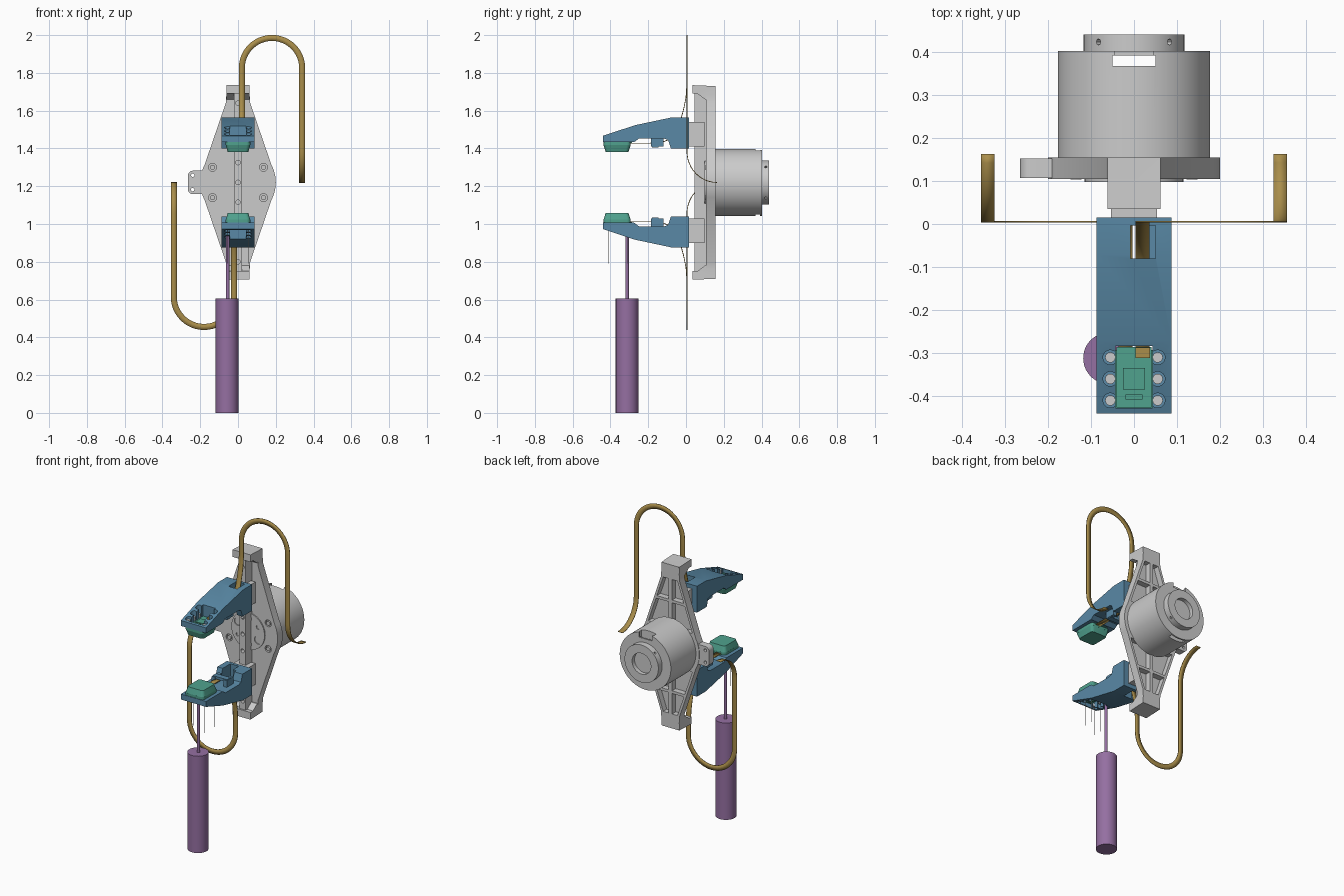
import bpy, bmesh
from math import sin, cos, pi, radians
from mathutils import Vector, Matrix

if "Cube" in bpy.data.objects:
    bpy.data.objects.remove(bpy.data.objects["Cube"])

ZC = 1.22  # height of the motor axis; most parts are built relative to it


def material(name, rgb):
    m = bpy.data.materials.new(name)
    m.diffuse_color = (*rgb, 1)
    m.use_nodes = True
    m.node_tree.nodes["Principled BSDF"].inputs["Base Color"].default_value = m.diffuse_color
    return m


BLUE = material("blue", (0.10, 0.25, 0.38))
GREEN = material("green", (0.08, 0.36, 0.27))
GOLD = material("gold", (0.40, 0.27, 0.07))
PURPLE = material("purple", (0.30, 0.16, 0.36))


def finish(name, bm, mat=None, side=1):
    """Recentre on the motor axis; side -1 turns the part 180 degrees about it."""
    bmesh.ops.recalc_face_normals(bm, faces=bm.faces)
    for v in bm.verts:
        v.co = Vector((side * v.co.x, v.co.y, ZC + side * v.co.z))
    me = bpy.data.meshes.new(name)
    bm.to_mesh(me)
    bm.free()
    ob = bpy.data.objects.new(name, me)
    bpy.context.collection.objects.link(ob)
    if mat:
        me.materials.append(mat)
    return ob


def prism(name, pts, axis, a, b, mat=None, side=1, taper=1.0):
    """Extrude a 2D outline along an axis from a to b."""
    place = {'x': lambda p, d: (d, p[0], p[1]), 'y': lambda p, d: (p[0], d, p[1]),
             'z': lambda p, d: (p[0], p[1], d)}[axis]
    cx = sum(p[0] for p in pts) / len(pts)
    cy = sum(p[1] for p in pts) / len(pts)
    end = [(cx + (p[0] - cx) * taper, cy + (p[1] - cy) * taper) for p in pts]
    bm = bmesh.new()
    lo = [bm.verts.new(place(p, a)) for p in pts]
    hi = [bm.verts.new(place(p, b)) for p in end]
    bm.faces.new(lo)
    bm.faces.new(hi)
    for i in range(len(pts)):
        j = (i + 1) % len(pts)
        bm.faces.new((lo[i], lo[j], hi[j], hi[i]))
    return finish(name, bm, mat, side)


def box(name, x0, x1, y0, y1, z0, z1, mat=None, side=1):
    return prism(name, [(x0, y0), (x1, y0), (x1, y1), (x0, y1)], 'z', z0, z1, mat, side)


def cyl(name, u, v, r, axis, a, b, mat=None, side=1, n=24):
    pts = [(u + r * cos(2 * pi * i / n), v + r * sin(2 * pi * i / n)) for i in range(n)]
    return prism(name, pts, axis, a, b, mat, side)


def rounded(x0, x1, y0, y1, r, n=5):
    pts = []
    for k, (x, y) in enumerate([(x1 - r, y1 - r), (x0 + r, y1 - r), (x0 + r, y0 + r), (x1 - r, y0 + r)]):
        pts += [(x + r * cos(pi / 2 * (k + i / n)), y + r * sin(pi / 2 * (k + i / n))) for i in range(n + 1)]
    return pts


def combine(ob, other, op='DIFFERENCE'):
    mod = ob.modifiers.new("bool", 'BOOLEAN')
    mod.operation, mod.object, mod.solver = op, other, 'EXACT'
    bpy.context.view_layer.objects.active = ob
    bpy.ops.object.modifier_apply(modifier=mod.name)
    bpy.data.objects.remove(other)


def smooth(ob):
    bpy.ops.object.select_all(action='DESELECT')
    ob.select_set(True)
    bpy.context.view_layer.objects.active = ob
    bpy.ops.object.shade_smooth_by_angle(angle=radians(30))


# Diamond base plate with side lug, end blocks and pocketed back
arc = [radians(-28 + 56 * i / 12) for i in range(13)]
half = [(0.058, -0.51), (0.065, -0.42)] + [(0.2 * cos(t), 0.2 * sin(t)) for t in arc] + [(0.065, 0.42), (0.058, 0.51)]
outline = half + [(-x, z) for x, z in reversed(half)]
plate = prism("base_plate", outline, 'y', 0.105, 0.155)
combine(plate, prism("lug", rounded(-0.265, -0.15, -0.062, 0.062, 0.025), 'y', 0.107, 0.152), 'UNION')
for s in (-1, 1):
    block = [(0.035, 0.515), (0.154, 0.51), (0.154, 0.44), (0.10, 0.44), (0.06, 0.47), (0.035, 0.47)]
    combine(plate, prism("end_block", [(y, s * z) for y, z in block], 'x', -0.062, 0.062), 'UNION')


def edge(z):
    return 0.177 - 0.3436 * (z - 0.094) - 0.016


for sx in (-1, 1):
    for sz in (-1, 1):
        for z0, z1 in ((0.12, 0.275), (0.292, 0.42)):
            q = [(0.012, z0), (edge(z0), z0), (edge(z1), z1), (0.012, z1)]
            combine(plate, prism("pocket", [(sx * x, sz * z) for x, z in q], 'y', 0.119, 0.2))
        combine(plate, cyl("bolt_hole", sx * 0.135, sz * 0.08, 0.021, 'y', 0.09, 0.118))
    combine(plate, cyl("lug_hole", -0.24, sx * 0.038, 0.009, 'y', 0.09, 0.2))
for sx in (-1, 1):
    for sz in (-1, 1):
        smooth(cyl("plate_bolt", sx * 0.135, sz * 0.08, 0.013, 'y', 0.104, 0.12))
smooth(plate)

# Round hub with a bolt circle, and the linear rail in front of it
hub = cyl("hub", 0, 0, 0.115, 'y', 0.098, 0.107, n=48)
for i in range(6):
    t = pi / 6 + i * pi / 3
    combine(hub, cyl("hub_hole", 0.08 * cos(t), 0.08 * sin(t), 0.025 if i % 3 else 0.012, 'y', 0.09, 0.104))
smooth(hub)
rail = box("rail", -0.022, 0.022, 0.045, 0.106, -0.48, 0.48)
for i in range(-4, 5):
    combine(rail, cyl("rail_hole", 0, i * 0.105, 0.012, 'y', 0.03, 0.07, n=16))
smooth(rail)

# Motor can with slotted rear ring and hollow end cap
motor = cyl("motor", 0, 0, 0.177, 'y', 0.15, 0.402, n=72)
combine(motor, box("slot", -0.05, 0.05, 0.367, 0.392, -0.3, 0.3))
combine(motor, box("slot_step", -0.045, 0.045, 0.38, 0.45, 0.14, 0.3))
smooth(motor)
cap = cyl("motor_cap", 0, 0, 0.117, 'y', 0.40, 0.44, n=48)
combine(cap, cyl("cap_recess", 0, 0, 0.065, 'y', 0.415, 0.5, n=40))
for i in range(4):
    hole = cyl("cap_hole", 0, 0.423, 0.007, 'z', 0.10, 0.13, n=12)
    hole.data.transform(Matrix.Translation((0, 0, ZC)) @ Matrix.Rotation(pi / 4 + i * pi / 2, 4, 'Y')
                        @ Matrix.Translation((0, 0, -ZC)))
    combine(cap, hole)
smooth(cap)


def ribbon(name, side):
    """Flat cable: out of the finger, up, over in a loop, and back behind the plate."""
    w = 0.016
    X = Vector((1, 0, 0))
    path = [((0.02, y, z), X) for y, z in
            [(-0.30, 0.208), (-0.19, 0.208), (-0.13, 0.212), (-0.095, 0.225), (-0.068, 0.25), (-0.045, 0.29),
             (-0.027, 0.335), (-0.012, 0.39), (0, 0.45), (0.005, 0.52)]]
    for i in range(25):
        t = pi - pi * i / 24
        path.append(((0.18 + 0.16 * cos(t), 0.005, 0.605 + 0.16 * sin(t)), Vector((-cos(t), 0, -sin(t)))))
    for i in range(13):
        t = pi / 2 * i / 12
        path.append(((0.34, 0.005 + 0.158 * (1 - cos(t)), 0.165 * (1 - sin(t))), -X))
    bm = bmesh.new()
    prev = None
    for p, d in path:
        row = [bm.verts.new(Vector(p) - d * w), bm.verts.new(Vector(p) + d * w)]
        if prev:
            bm.faces.new((prev[0], prev[1], row[1], row[0]))
        prev = row
    ob = finish(name, bm, GOLD, side)
    mod = ob.modifiers.new("thickness", 'SOLIDIFY')
    mod.thickness, mod.offset = 0.004, 0
    smooth(ob)


# Two opposed fingers, each with carriage, sensor pad, circuit board and cable
profile = [(0.015, 0.345), (-0.072, 0.345), (-0.27, 0.303), (-0.44, 0.247), (-0.44, 0.213), (-0.275, 0.213),
           (-0.25, 0.232), (-0.115, 0.232), (-0.095, 0.225), (-0.08, 0.18), (0.015, 0.18)]
SCREWS = [(x, y) for x in (-0.055, 0.055) for y in (-0.31, -0.36, -0.41)]
for side, tag in ((1, "upper"), (-1, "lower")):
    finger = prism(tag + "_finger", profile, 'x', -0.087, 0.087, BLUE, side)
    combine(finger, box("board_pocket", -0.043, 0.043, -0.428, -0.284, 0.19, 0.4, None, side))
    for x, y in SCREWS:
        combine(finger, cyl("screw_pocket", x, y, 0.017, 'z', 0.23, 0.4, None, side))
    combine(finger, box("cable_hole", -0.008, 0.05, -0.08, -0.004, 0.1, 0.4, None, side))
    combine(finger, box("cable_channel", -0.03, 0.05, -0.12, -0.06, 0.1, 0.26, None, side))
    smooth(finger)
    for x in (-0.04, 0.04):
        box(tag + "_cable_clamp_post", x - 0.012, x + 0.012, -0.185, -0.12, 0.19, 0.24, BLUE, side)
    box(tag + "_cable_clamp_bar", -0.05, 0.05, -0.18, -0.145, 0.186, 0.202, BLUE, side)
    box(tag + "_carriage", -0.053, 0.053, 0.012, 0.097, 0.19, 0.32, None, side)

    pad_shape = rounded(-0.065, 0.065, -0.437, -0.293, 0.02)
    smooth(prism(tag + "_pad", pad_shape, 'z', 0.197, 0.213, GREEN, side))
    smooth(prism(tag + "_pad_face", pad_shape, 'z', 0.198, 0.162, GREEN, side, 0.84))
    box(tag + "_board", -0.041, 0.041, -0.426, -0.286, 0.21, 0.228, GREEN, side)
    box(tag + "_chip", -0.025, 0.025, -0.385, -0.335, 0.227, 0.236, GREEN, side)
    box(tag + "_header", -0.02, 0.02, -0.408, -0.396, 0.227, 0.238, GREEN, side)
    box(tag + "_cable_plug", 0.004, 0.037, -0.312, -0.287, 0.227, 0.24, GOLD, side)
    for x, y in SCREWS:
        smooth(cyl(tag + "_screw", x, y, 0.012, 'z', 0.225, 0.247, None, side, 16))
    ribbon(tag + "_ribbon_cable", side)

# Screwdriver under the lower finger, and thin guide wires at the other screws
smooth(cyl("driver_handle", -0.058, -0.312, 0.06, 'z', -ZC, 0.605 - ZC, PURPLE, n=48))
smooth(cyl("driver_shaft", -0.055, -0.312, 0.0095, 'z', 0.60 - ZC, 0.965 - ZC, PURPLE))
for x, y in SCREWS:
    if (x, y) != (-0.055, -0.31):
        cyl("guide_wire", x, y, 0.0012, 'z', 0.79 - ZC, 0.975 - ZC, n=6)
